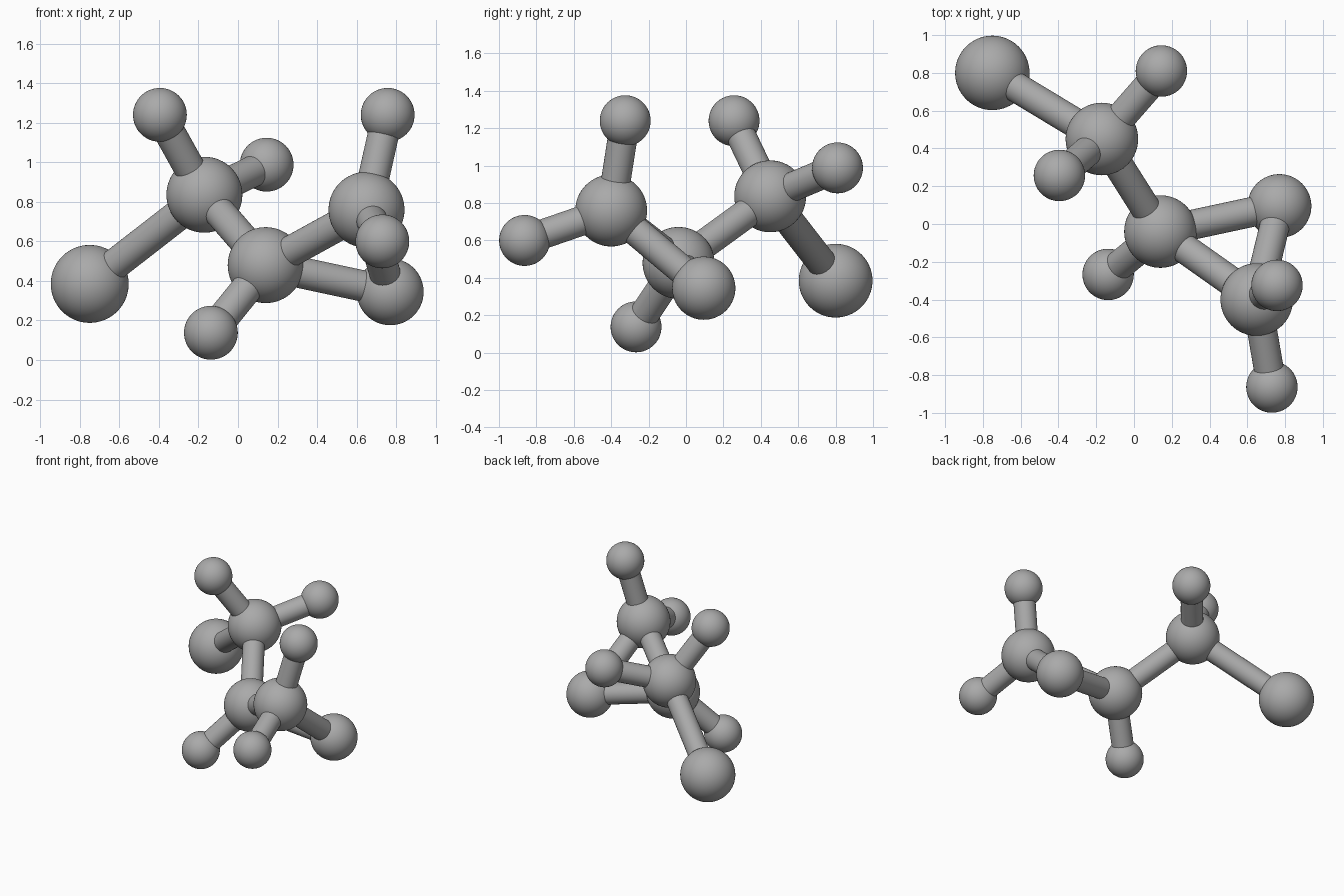
import bpy
from mathutils import Vector

cube = bpy.data.objects.get("Cube")
if cube:
    bpy.data.objects.remove(cube, do_unlink=True)

grey = bpy.data.materials.new("plain_grey")
grey.use_nodes = True
color = (0.4, 0.4, 0.4, 1.0)
grey.diffuse_color = color
grey.node_tree.nodes["Principled BSDF"].inputs["Base Color"].default_value = color

LARGE, CARBON, OXYGEN, HYDROGEN = 0.197, 0.192, 0.169, 0.136
BOND = 0.079

# Atom centres and radii
atoms = {
    "chlorine": ((-0.75, 0.80, 0.385), LARGE),
    "carbon_back": ((-0.17, 0.45, 0.836), CARBON),
    "carbon_middle": ((0.14, -0.04, 0.48), CARBON),
    "carbon_front": ((0.65, -0.40, 0.76), CARBON),
    "oxygen": ((0.77, 0.095, 0.345), OXYGEN),
    "hydrogen_back_upper": ((-0.395, 0.257, 1.24), HYDROGEN),
    "hydrogen_back_side": ((0.145, 0.81, 0.988), HYDROGEN),
    "hydrogen_front_upper": ((0.757, -0.325, 1.24), HYDROGEN),
    "hydrogen_front_lower": ((0.73, -0.863, 0.60), HYDROGEN),
    "hydrogen_middle": ((-0.137, -0.267, 0.138), HYDROGEN),
}

# Pairs joined by a rod
bonds = [
    ("chlorine", "carbon_back"),
    ("carbon_back", "carbon_middle"),
    ("carbon_middle", "carbon_front"),
    ("carbon_middle", "oxygen"),
    ("carbon_front", "oxygen"),
    ("carbon_back", "hydrogen_back_upper"),
    ("carbon_back", "hydrogen_back_side"),
    ("carbon_front", "hydrogen_front_upper"),
    ("carbon_front", "hydrogen_front_lower"),
    ("carbon_middle", "hydrogen_middle"),
]


def finish(name):
    obj = bpy.context.object
    obj.name = name
    obj.data.materials.append(grey)
    bpy.ops.object.shade_smooth_by_angle()
    return obj


# Balls
for name, (centre, radius) in atoms.items():
    bpy.ops.mesh.primitive_uv_sphere_add(
        segments=64, ring_count=32, radius=radius, location=centre)
    finish(name + "_ball")

# Rods, ending just inside each ball's surface
for first, second in bonds:
    start, end = Vector(atoms[first][0]), Vector(atoms[second][0])
    axis = (end - start).normalized()
    start += axis * atoms[first][1] * 0.7
    end -= axis * atoms[second][1] * 0.7
    bpy.ops.mesh.primitive_cylinder_add(
        vertices=48, radius=BOND, depth=(end - start).length,
        location=(start + end) / 2,
        rotation=axis.to_track_quat("Z", "Y").to_euler())
    finish(first + "_to_" + second + "_rod")
